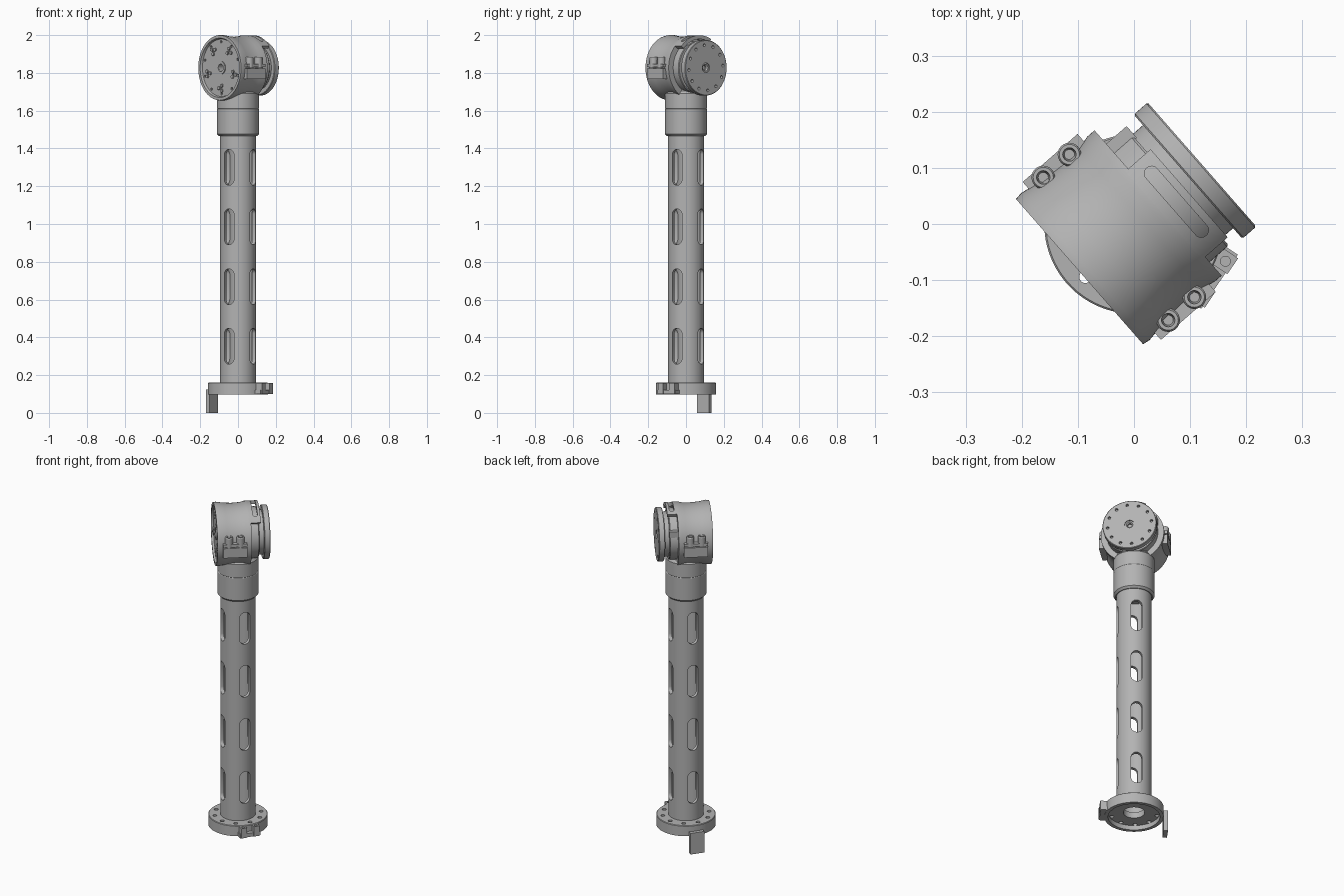
import bpy, bmesh
from math import cos, sin, pi, radians
from mathutils import Matrix, Vector

if "Cube" in bpy.data.objects:
    bpy.data.objects.remove(bpy.data.objects["Cube"])

metal = bpy.data.materials.new("grey_metal")
metal.use_nodes = True
metal.diffuse_color = (0.45, 0.45, 0.45, 1)
metal.node_tree.nodes["Principled BSDF"].inputs["Base Color"].default_value = metal.diffuse_color


def frame(origin, az):
    """Local z points outward at an azimuth, local y points up."""
    z = Vector((cos(radians(az)), sin(radians(az)), 0))
    y = Vector((0, 0, 1))
    rot = Matrix((y.cross(z), y, z)).transposed().to_4x4()
    return Matrix.Translation(origin) @ rot


def prism(bm, pts, z0, z1, m=Matrix()):
    low = [bm.verts.new(m @ Vector((x, y, z0))) for x, y in pts]
    top = [bm.verts.new(m @ Vector((x, y, z1))) for x, y in pts]
    bm.faces.new(low[::-1])
    bm.faces.new(top)
    for i in range(len(pts)):
        j = (i + 1) % len(pts)
        bm.faces.new((low[i], low[j], top[j], top[i]))


def circle(r, x=0, y=0, n=20, stretch=0):
    """Circle, or an upright slot when stretched."""
    pts = []
    for i in range(n):
        t = 2 * pi * (i + 0.5) / n
        pts.append((x + r * cos(t), y + r * sin(t) + (stretch if sin(t) > 0 else -stretch)))
    return pts


def rect(x0, x1, y0, y1):
    return [(x0, y0), (x1, y0), (x1, y1), (x0, y1)]


def ring(r, n, phase=0):
    return [(r * cos(2 * pi * i / n + phase), r * sin(2 * pi * i / n + phase)) for i in range(n)]


def finish(name, bm):
    bmesh.ops.remove_doubles(bm, verts=bm.verts, dist=1e-5)
    bmesh.ops.recalc_face_normals(bm, faces=bm.faces)
    me = bpy.data.meshes.new(name)
    bm.to_mesh(me)
    bm.free()
    ob = bpy.data.objects.new(name, me)
    bpy.context.collection.objects.link(ob)
    me.materials.append(metal)
    return ob


def lathe(name, profile, m=Matrix(), a0=0, a1=360, n=72):
    """Revolve a closed (radius, height) outline about local z."""
    bm = bmesh.new()
    full = a1 - a0 == 360
    rows = []
    for i in range(n if full else n + 1):
        t = radians(a0 + (a1 - a0) * i / n)
        rows.append([bm.verts.new(m @ Vector((r * cos(t), r * sin(t), h))) for r, h in profile])
    k = len(profile)
    for i in range(n):
        a, b = rows[i], rows[(i + 1) % len(rows)]
        for j in range(k):
            if profile[j][0] == 0 and profile[(j + 1) % k][0] == 0:
                continue
            bm.faces.new((a[j], b[j], b[(j + 1) % k], a[(j + 1) % k]))
    if not full:
        bm.faces.new(rows[0])
        bm.faces.new(rows[-1][::-1])
    bmesh.ops.remove_doubles(bm, verts=bm.verts, dist=1e-5)
    return finish(name, bm)


def solid(name, items, m=Matrix()):
    bm = bmesh.new()
    for pts, z0, z1 in items:
        prism(bm, pts, z0, z1, m)
    return finish(name, bm)


def cut(ob, cutter):
    mod = ob.modifiers.new("cut", "BOOLEAN")
    mod.operation = "DIFFERENCE"
    mod.solver = "EXACT"
    mod.object = cutter
    bpy.context.view_layer.objects.active = ob
    bpy.ops.object.modifier_apply(modifier=mod.name)
    bpy.data.objects.remove(cutter)


# Slotted hollow tube
tube = lathe("tube", [(0.075, 0.15), (0.0955, 0.15), (0.0955, 1.48), (0.075, 1.48)])
bm = bmesh.new()
for k in range(4):
    for z in (0.353, 0.668, 0.985, 1.30):
        prism(bm, circle(0.03, stretch=0.065, n=24), 0.05, 0.13, frame((0, 0, z), 59 + 90 * k))
cut(tube, finish("slot_cutter", bm))

# Base flange with bolt holes and underside recess
flange = lathe("base_flange", [(0.058, 0.16), (0.157, 0.16), (0.16, 0.157), (0.16, 0.098),
                               (0.14, 0.098), (0.14, 0.125), (0.058, 0.125)])
cut(flange, solid("hole_cutter", [(circle(0.011, x, y, 16), 0.11, 0.17) for x, y in ring(0.128, 10, 0.2)]))

# Locating plate hanging under the flange
solid("locating_plate", [(rect(-0.039, 0.039, 0, 0.125), 0.157, 0.181)], frame((0, 0, 0), 145))

# Flange latch with two drilled lugs
latch = frame((0, 0, 0), -34)
solid("latch_base", [(rect(-0.058, 0.058, 0.1, 0.122), 0.14, 0.184)], latch)
for side, name in ((-1, "latch_lug_right"), (1, "latch_lug_left")):
    c = side * 0.036
    lug = solid(name, [(rect(c - 0.017, c + 0.017, 0.1, 0.158), 0.14, 0.188)], latch)
    p = latch @ Vector((c, 0, 0.172))
    cut(lug, solid("lug_cutter", [(circle(0.009, p.x, p.y, 16), 0.05, 0.2)]))

# Neck collar
lathe("neck_collar", [(0, 1.465), (0.1, 1.465), (0.111, 1.476), (0.111, 1.607), (0.109, 1.61),
                      (0.111, 1.613), (0.111, 1.69), (0.1, 1.705), (0.1, 1.8), (0, 1.8)])

# Joint housing: waisted drum with a recessed front face
joint = frame((0, 0, 1.827), 41.2)
housing = lathe("joint_housing", [(0, -0.117), (0.152, -0.117), (0.157, -0.129), (0.172, -0.129),
                                  (0.174, -0.115), (0.167, -0.075), (0.164, -0.03), (0.166, 0.015),
                                  (0.172, 0.04), (0.172, 0.057), (0, 0.057)], joint, n=96)
holes = [(circle(0.02), -0.15, -0.07)]
holes += [(circle(0.007, x, y, 12), -0.15, -0.1) for x, y in ring(0.138, 10, 0.3)]
cut(housing, solid("face_cutter", holes, joint))
lathe("face_hub", [(0.02, -0.122), (0.034, -0.122), (0.034, -0.11), (0.02, -0.11)], joint)

# Clusters of small connectors on the front face
pins = []
for x, y in ring(0.108, 5, radians(55)):
    pins += [(circle(0.009, x + dx, y + dy, 10), -0.125, -0.11) for dx, dy in ring(0.016, 3, x * 9)]
    pins.append((rect(x - 0.005, x + 0.005, y - 0.005, y + 0.005), -0.128, -0.11))
solid("face_connectors", pins, joint)

# Clamp blocks with bolt bosses on both sides of the housing
for side, word in ((-1, "right"), (1, "left")):
    xs = sorted((side * 0.13, side * 0.187))
    solid("clamp_block_" + word, [(rect(xs[0], xs[1], -0.06, -0.003), -0.1, 0.03),
                                  (rect(xs[0], xs[1], 0.003, 0.02), -0.1, 0.03)], joint)
    for i, a in enumerate((-0.067, -0.005)):
        c = joint @ Vector((side * 0.169, 0, a))
        spot = Matrix.Translation(c)
        lathe("clamp_bolt_%s_%d" % (word, i + 1),
              [(0, 0), (0.021, 0), (0.021, 0.053), (0.018, 0.058), (0.012, 0.058),
               (0.009, 0.035), (0, 0.035)], spot, n=24)

# Guard shell with a window over the top of the drive
guard = lathe("window_guard", [(0.152, 0.05), (0.172, 0.05), (0.172, 0.11), (0.152, 0.11)],
              joint, 62, 138, 32)
slot = [(y - 0.02, x + 0.083) for x, y in circle(0.013, 0, 0, 20, 0.067)]
cut(guard, solid("window_cutter", [(slot, -0.3, 0.3)], joint @ Matrix.Rotation(-pi / 2, 4, "X")
                 @ Matrix.Diagonal((1, -1, 1, 1))))
solid("guard_stop", [(rect(0.112, 0.14, 0.04, 0.075), 0.05, 0.105)], joint)

# Drive ring and rotating output disc
lathe("drive_ring", [(0, 0.05), (0.14, 0.05), (0.14, 0.098), (0.137, 0.102), (0.122, 0.102),
                     (0.122, 0.135), (0, 0.135)], joint)
disc = lathe("output_disc", [(0, 0.128), (0.144, 0.128), (0.147, 0.131), (0.147, 0.158),
                             (0.144, 0.161), (0, 0.161)], joint, n=96)
holes = [(circle(0.026), 0.14, 0.2)]
holes += [(circle(0.008, x, y, 14), 0.145, 0.2) for x, y in ring(0.12, 12, 0.1)]
cut(disc, solid("disc_cutter", holes, joint))
lathe("disc_centre_bush", [(0.012, 0.135), (0.027, 0.135), (0.027, 0.155), (0.018, 0.155),
                           (0.012, 0.148)], joint, n=32)

# Smooth shading with crisp edges
bpy.ops.object.select_all(action="DESELECT")
for ob in bpy.context.collection.objects:
    if ob.type == "MESH":
        ob.select_set(True)
        bpy.context.view_layer.objects.active = ob
bpy.ops.object.shade_smooth_by_angle(angle=radians(30))
